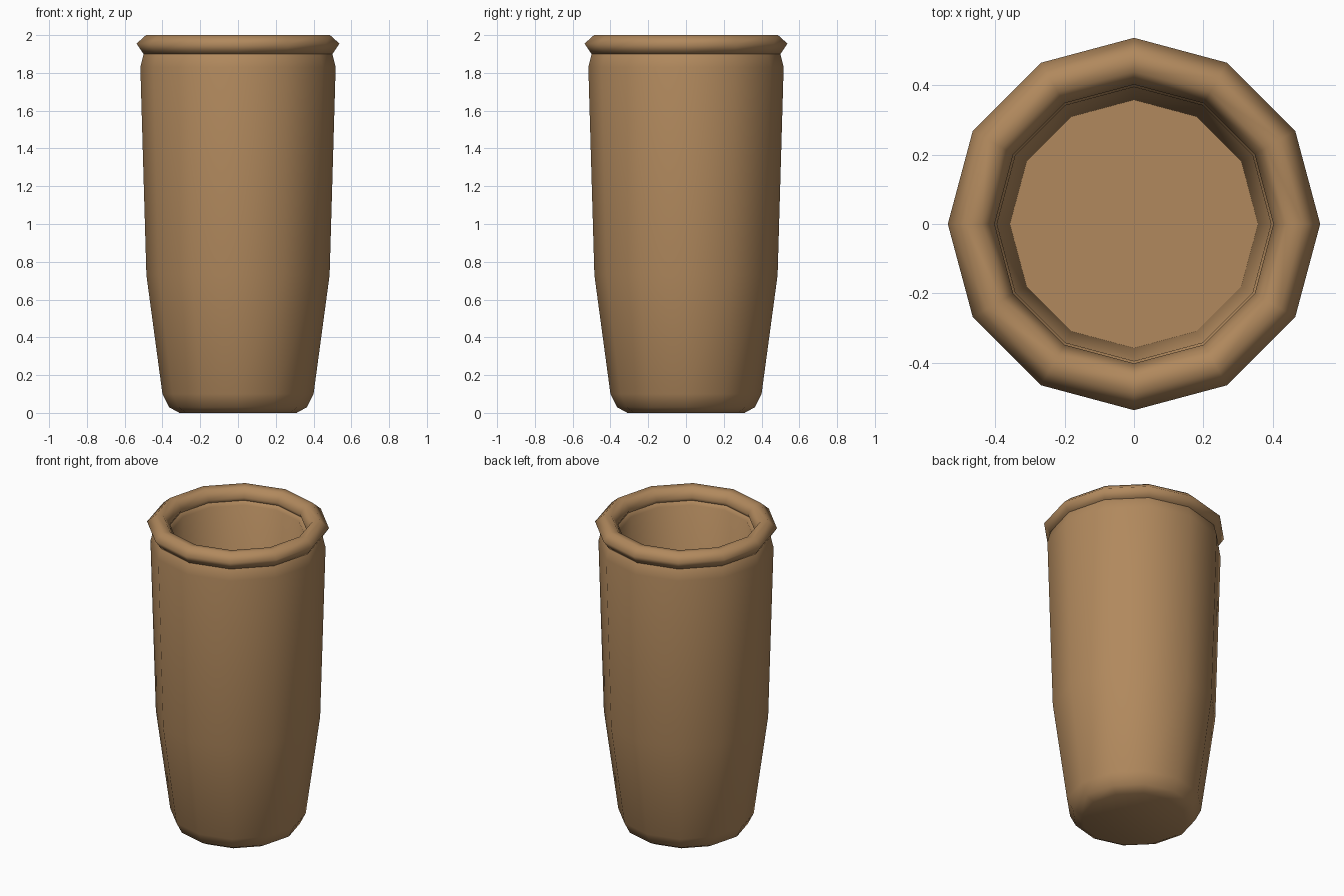
import bpy
import bmesh
from math import cos, sin, radians, tau

SIDES = 12

cube = bpy.data.objects.get("Cube")
if cube:
    bpy.data.objects.remove(cube, do_unlink=True)

# Single clay colour
clay = bpy.data.materials.new("brown_clay")
clay.use_nodes = True
CLAY_RGBA = (0.44, 0.25, 0.11, 1.0)
clay.diffuse_color = CLAY_RGBA
bsdf = next(n for n in clay.node_tree.nodes if n.type == "BSDF_PRINCIPLED")
bsdf.inputs["Base Color"].default_value = CLAY_RGBA
bsdf.inputs["Roughness"].default_value = 0.8


def lathe(name, profile, closed, smooth_angle):
    """Turn a (radius, height) profile; cap its ends unless it is a closed loop."""
    bm = bmesh.new()
    rings = [[bm.verts.new((r * cos(tau * i / SIDES), r * sin(tau * i / SIDES), z))
              for i in range(SIDES)] for r, z in profile]
    pairs = list(zip(rings, rings[1:]))
    if closed:
        pairs.append((rings[-1], rings[0]))
    else:
        bm.faces.new(rings[0])
        bm.faces.new(rings[-1])
    for low, high in pairs:
        for i in range(SIDES):
            j = (i + 1) % SIDES
            bm.faces.new((low[i], low[j], high[j], high[i]))
    bmesh.ops.recalc_face_normals(bm, faces=bm.faces)
    mesh = bpy.data.meshes.new(name)
    bm.to_mesh(mesh)
    bm.free()
    mesh.materials.append(clay)
    obj = bpy.data.objects.new(name, mesh)
    bpy.context.collection.objects.link(obj)
    bpy.ops.object.select_all(action="DESELECT")
    obj.select_set(True)
    bpy.context.view_layer.objects.active = obj
    bpy.ops.object.shade_smooth_by_angle(angle=radians(smooth_angle))
    return obj


# Hollow tapered body: base, outer wall, hidden lip, inner wall, floor
lathe("vase_body", [
    (0.31, 0.0), (0.365, 0.03), (0.40, 0.10), (0.485, 0.73),
    (0.517, 1.83), (0.50, 1.90), (0.47, 1.94),
    (0.43, 1.94), (0.395, 1.90), (0.358, 0.10),
], closed=False, smooth_angle=60)

# Rounded rim ring
lathe("vase_rim", [
    (0.50, 1.90), (0.537, 1.955), (0.487, 2.0),
    (0.44, 1.995), (0.402, 1.945), (0.425, 1.90),
], closed=True, smooth_angle=180)
